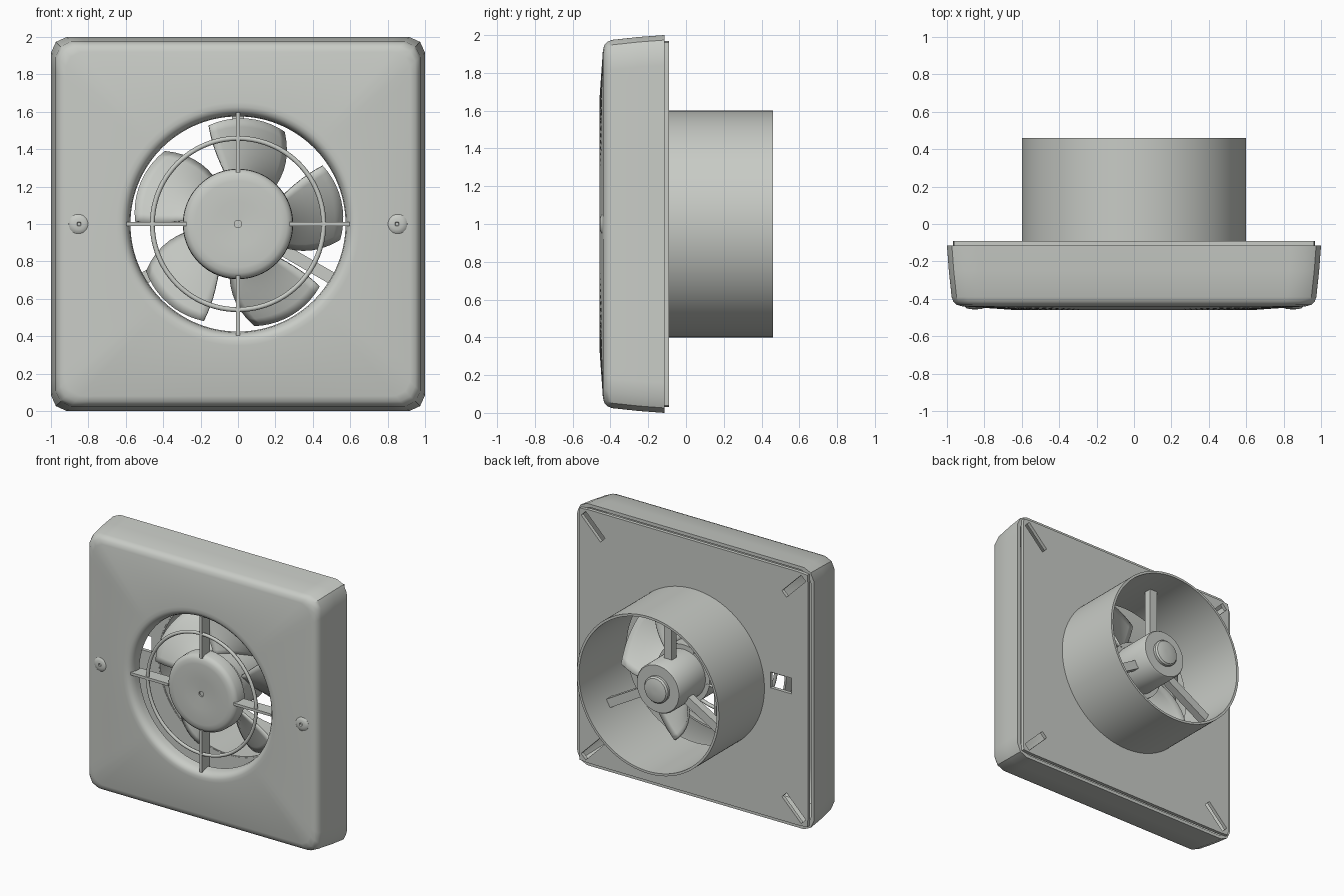
import bpy
import bmesh
from math import sin, cos, pi, radians, sqrt
from mathutils import Matrix

MID = 1.0      # height of the fan axis
SEG = 144

if "Cube" in bpy.data.objects:
    bpy.data.objects.remove(bpy.data.objects["Cube"])

plastic = bpy.data.materials.new("warm_grey_plastic")
plastic.use_nodes = True
colour = (0.58, 0.6, 0.565, 1)
plastic.diffuse_color = colour
plastic.node_tree.nodes["Principled BSDF"].inputs["Base Color"].default_value = colour


def finish(name, bm, smooth=35, closed=True):
    """Turn a bmesh into a named, shaded object."""
    if closed:
        bmesh.ops.recalc_face_normals(bm, faces=bm.faces[:])
    mesh = bpy.data.meshes.new(name)
    bm.to_mesh(mesh)
    bm.free()
    mesh.materials.append(plastic)
    obj = bpy.data.objects.new(name, mesh)
    bpy.context.collection.objects.link(obj)
    bpy.ops.object.select_all(action="DESELECT")
    obj.select_set(True)
    bpy.context.view_layer.objects.active = obj
    if smooth:
        bpy.ops.object.shade_smooth_by_angle(angle=radians(smooth))
    return obj


def reach(a, half, corner):
    """Distance from the axis to a rounded square (or a circle) at angle a."""
    if corner is None:
        return half
    u, v = abs(cos(a)), abs(sin(a))
    d = half / max(u, v)
    k = half - corner
    if min(u, v) * d > k:
        b = k * (u + v)
        d = b + sqrt(max(b * b - 2 * k * k + corner * corner, 0))
    return d


def loft(name, rings, loop=False, x=0, seg=SEG, smooth=35):
    """Skin rings (half size, corner radius or None, y) along the fan axis."""
    bm = bmesh.new()
    rows = []
    for half, corner, y in rings:
        row = []
        for i in range(seg):
            a = 2 * pi * i / seg
            d = reach(a, half, corner)
            row.append(bm.verts.new((x + d * cos(a), y, MID + d * sin(a))))
        rows.append(row)
    pairs = list(zip(rows, rows[1:]))
    if loop:
        pairs.append((rows[-1], rows[0]))
    else:
        bm.faces.new(rows[0])
        bm.faces.new(rows[-1])
    for p, q in pairs:
        for i in range(seg):
            j = (i + 1) % seg
            bm.faces.new((p[i], p[j], q[j], q[i]))
    return finish(name, bm, smooth)


def lathe(name, profile, **options):
    return loft(name, [(r, None, y) for r, y in profile], **options)


def box(bm, centre, size, angle):
    """Box given by radial, depth and tangential size, turned about the axis."""
    turn = Matrix.Rotation(-angle, 4, "Y")
    place = Matrix.Translation((0, 0, MID)) @ turn @ Matrix.Translation(centre)
    bmesh.ops.create_cube(bm, size=1, matrix=place @ Matrix.Diagonal((*size, 1)))


# Hollow front cover: square skirt, shallow pyramid face, rolled round opening
loft("front_cover", [
    (1.0, 0.09, -0.115), (0.99, 0.09, -0.25), (0.975, 0.09, -0.39),
    (0.966, 0.09, -0.415), (0.948, 0.09, -0.432), (0.92, 0.09, -0.44),
    (0.65, None, -0.459), (0.625, None, -0.459), (0.605, None, -0.452),
    (0.59, None, -0.436), (0.58, None, -0.41), (0.575, None, -0.37),
    (0.59, None, -0.37), (0.61, None, -0.425), (0.64, None, -0.436),
    (0.91, 0.07, -0.415), (0.945, 0.07, -0.39), (0.975, 0.08, -0.115),
], loop=True)

# Back plate with a round opening
plate = loft("back_plate", [
    (0.968, 0.02, -0.117), (0.968, 0.02, -0.09),
    (0.59, None, -0.09), (0.59, None, -0.117),
], loop=True)

# Mounting slots and cable opening cut through the plate
bm = bmesh.new()
for k in range(4):
    box(bm, (1.2, -0.1, 0), (0.23, 0.2, 0.055), pi / 4 + k * pi / 2)
box(bm, (-0.74, -0.1, 0.08), (0.18, 0.2, 0.12), 0)
cutter = finish("slot_cutter", bm, 0)
cutter.hide_render = True
cut = plate.modifiers.new("slots", "BOOLEAN")
cut.operation = "DIFFERENCE"
cut.solver = "EXACT"
cut.object = cutter
bpy.ops.object.select_all(action="DESELECT")
plate.select_set(True)
bpy.context.view_layer.objects.active = plate
bpy.ops.object.modifier_apply(modifier=cut.name)
bpy.data.objects.remove(cutter)

# Duct tube
lathe("duct_tube", [(0.6, -0.115), (0.6, 0.46), (0.582, 0.46), (0.582, -0.115)],
      loop=True)

# Grille: domed centre cap with a pin hole, ring and four deep bars
lathe("grille_cap", [
    (0.02, -0.43), (0.02, -0.443), (0.12, -0.447), (0.23, -0.45),
    (0.262, -0.446), (0.283, -0.434), (0.293, -0.415), (0.295, -0.34),
    (0.27, -0.34),
], seg=96)
lathe("grille_ring", [(0.458 + 0.013 * cos(k * pi / 4), -0.435 + 0.013 * sin(k * pi / 4))
                      for k in range(8)], loop=True, seg=96, smooth=60)
bm = bmesh.new()
for k in range(4):
    box(bm, (0.435, -0.4, 0), (0.32, 0.1, 0.02), k * pi / 2)
finish("grille_bars", bm, 0)

# Cover screws
for side, x in (("left", 0.85), ("right", -0.85)):
    lathe(side + "_screw", [
        (0.008, -0.448), (0.012, -0.456), (0.03, -0.455), (0.046, -0.45),
        (0.055, -0.442), (0.057, -0.425),
    ], x=x, seg=32)

# Fan rotor hub
lathe("rotor_hub", [(0.2, -0.27), (0.22, -0.25), (0.22, 0.03)], seg=64)

# Five twisted fan blades
for n in range(5):
    bm = bmesh.new()
    rows = []
    for i in range(9):
        f = i / 8
        r = 0.2 + 0.365 * f
        centre = radians(72 + 13 * f + n * 72)
        span = radians(58 - 15 * f + 6 * sin(pi * f))
        row = []
        for j in range(11):
            t = j / 10 - 0.5
            a = centre + span * t
            rr = r - 0.06 * f * t ** 2
            y = -0.1 - (0.26 - 0.05 * f) * t - 0.03 * (1 - 4 * t * t)
            row.append(bm.verts.new((rr * cos(a), y, MID + rr * sin(a))))
        rows.append(row)
    for p, q in zip(rows, rows[1:]):
        for j in range(10):
            bm.faces.new((p[j], p[j + 1], q[j + 1], q[j]))
    blade = finish("fan_blade_%d" % (n + 1), bm, 40)
    thick = blade.modifiers.new("thickness", "SOLIDIFY")
    thick.thickness = 0.014
    thick.offset = 0

# Motor housing with a rounded end cap, carried on three struts
lathe("motor_housing", [
    (0.185, 0.03), (0.185, 0.33), (0.178, 0.34), (0.1, 0.34),
    (0.1, 0.36), (0.09, 0.372), (0.06, 0.38), (0.02, 0.382),
], seg=64)
bm = bmesh.new()
for k in range(3):
    box(bm, (0.375, 0.19, 0), (0.42, 0.06, 0.065), pi / 2 + k * 2 * pi / 3)
finish("motor_struts", bm, 0)
